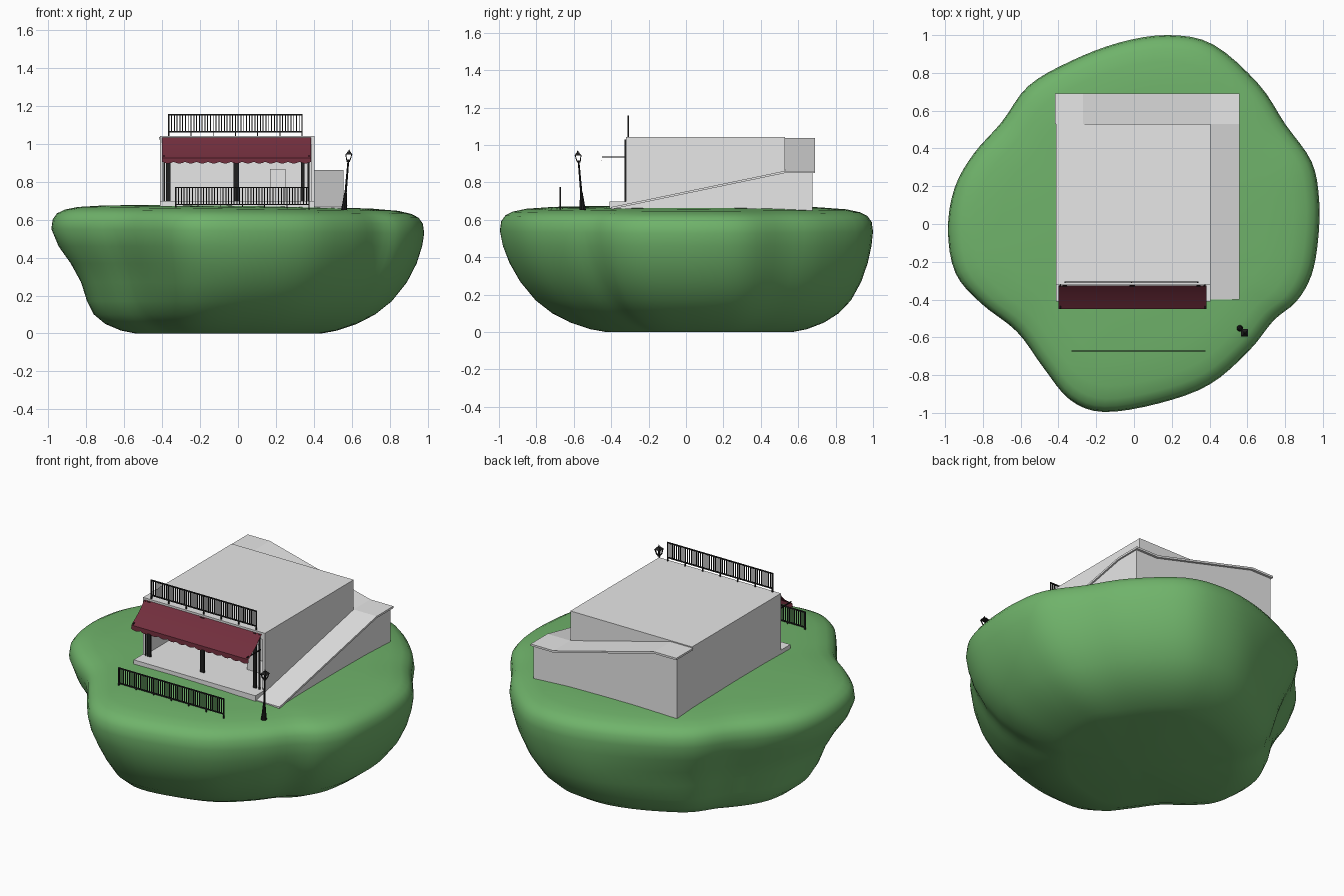
import bpy, bmesh, math
from mathutils import Vector, Matrix

if "Cube" in bpy.data.objects:
    bpy.data.objects.remove(bpy.data.objects["Cube"])


def mat(name, r, g, b):
    m = bpy.data.materials.new(name)
    m.diffuse_color = (r, g, b, 1)
    m.use_nodes = True
    m.node_tree.nodes["Principled BSDF"].inputs["Base Color"].default_value = m.diffuse_color
    return m


GRASS = mat("grass green", 0.16, 0.45, 0.145)
GREY = mat("plaster grey", 0.8, 0.8, 0.8)
RED = mat("awning red", 0.168, 0.028, 0.047)
BLACK = mat("iron black", 0.014, 0.014, 0.014)


def finish(name, bm, material, smooth=False, fix=True):
    if fix:
        bmesh.ops.recalc_face_normals(bm, faces=bm.faces)
    me = bpy.data.meshes.new(name)
    bm.to_mesh(me)
    bm.free()
    me.materials.append(material)
    for p in me.polygons:
        p.use_smooth = smooth
    ob = bpy.data.objects.new(name, me)
    bpy.context.collection.objects.link(ob)
    return ob


def add_box(bm, x0, x1, y0, y1, z0, z1):
    m = Matrix.Translation(((x0 + x1) / 2, (y0 + y1) / 2, (z0 + z1) / 2))
    m = m @ Matrix.Diagonal((x1 - x0, y1 - y0, z1 - z0, 1))
    bmesh.ops.create_cube(bm, size=1, matrix=m)


def prism(name, pts, axis, a, b, material):
    """Extrude a 2D profile along an axis from a to b."""
    def at(p, t):
        v = list(p)
        v.insert("xyz".index(axis), t)
        return v
    bm = bmesh.new()
    lo = [bm.verts.new(at(p, a)) for p in pts]
    hi = [bm.verts.new(at(p, b)) for p in pts]
    bm.faces.new(lo)
    bm.faces.new(hi)
    for i in range(len(pts)):
        j = (i + 1) % len(pts)
        bm.faces.new((lo[i], lo[j], hi[j], hi[i]))
    return finish(name, bm, material)


# Island: wavy outline swept through a bowl-like height profile
outline = [(.18, 1), (.42, .95), (.66, .74), (.80, .53), (.94, .33), (.98, .13),
           (.975, -.08), (.94, -.27), (.86, -.41), (.74, -.51), (.61, -.67), (.40, -.85),
           (.13, -.95), (-.16, -.995), (-.34, -.93), (-.48, -.76), (-.62, -.57),
           (-.81, -.42), (-.945, -.26), (-.985, -.03), (-.95, .19), (-.85, .37),
           (-.70, .54), (-.56, .73), (-.34, .86), (-.08, .96)]


def spline(pts, steps):
    P = [Vector(p) for p in pts]
    n, out = len(P), []
    for i in range(n):
        a, b, c, d = (P[(i + k) % n] for k in (-1, 0, 1, 2))
        for s in range(steps):
            t = s / steps
            out.append(b + 0.5 * t * (c - a + t * (2 * a - 5 * b + 4 * c - d
                                                   + t * (3 * (b - c) + d - a))))
    return out


ring_pts = spline(outline, 4)
profile = [(.5, 0), (.58, .015), (.68, .05), (.77, .1), (.85, .17), (.92, .27),
           (.965, .37), (.99, .46), (1, .54), (.993, .59), (.97, .622),
           (.93, .642), (.86, .657), (.72, .667), (.45, .673), (.2, .676)]
bm = bmesh.new()
rings = []
for s, z in profile:
    ring = []
    low = max(0, (.54 - z) / .54)
    for p in ring_pts:
        # underside: drawn in on the left, base shifted to the back left
        k = s * (1 - .1 * max(0, -p.normalized().x) * math.sin(math.pi * low) ** 1.5)
        lift = -.012 * p.x * s if z > .5 else 0
        ring.append(bm.verts.new((p.x * k - .05 * low ** 2, p.y * k + .07 * low ** 2, z + lift)))
    rings.append(ring)
n = len(ring_pts)
for r0, r1 in zip(rings, rings[1:]):
    for i in range(n):
        j = (i + 1) % n
        bm.faces.new((r0[i], r0[j], r1[j], r1[i]))
for ring, z in ((rings[0], 0), (rings[-1], .676)):
    c = bm.verts.new((0, 0, z))
    for i in range(n):
        bm.faces.new((ring[i], ring[(i + 1) % n], c))
finish("grass_island", bm, GRASS, True)

# Building: U-shaped walls around an open shopfront, with a flat roof
FRONT, BACK, INNER, RIGHT = -.32, .53, -.02, .404
prism("building_walls", [(-.412, FRONT), (-.397, FRONT), (-.397, INNER), (.389, INNER),
                         (.389, FRONT), (RIGHT, FRONT), (RIGHT, BACK), (-.412, BACK)],
      "z", .655, 1.0, GREY)
bm = bmesh.new()
add_box(bm, -.412, RIGHT, FRONT, BACK, 1.0, 1.042)
finish("flat_roof", bm, GREY)
bm = bmesh.new()
add_box(bm, -.412, RIGHT, -.41, INNER, .66, .698)
finish("porch_floor", bm, GREY)
bm = bmesh.new()
add_box(bm, .17, .25, -.156, -.15, .698, .867)
finish("inner_door", bm, GREY)

# Ramp climbing the right wall, then the back wall up to the roof
prism("side_ramp_wall", [(-.38, .65), (.675, .65), (.675, .852), (.53, .852), (-.38, .662)],
      "x", RIGHT, .548, GREY)
prism("side_ramp_slab", [(-.40, .668), (.53, .862), (.69, .862), (.69, .85), (.53, .85),
                         (-.40, .656)], "x", RIGHT, .558, GREY)
prism("back_ramp_wall", [(RIGHT, .65), (RIGHT, .852), (-.27, 1.025), (-.412, 1.025),
                         (-.412, .65)], "y", BACK, .675, GREY)
prism("back_ramp_slab", [(RIGHT, .862), (-.27, 1.036), (-.418, 1.036), (-.418, 1.024),
                         (-.27, 1.024), (RIGHT, .85)], "y", BACK, .69, GREY)

# Awning: thin sloping sheet with a scalloped valance
bm = bmesh.new()
rows, nx = [], 104
for i in range(nx + 1):
    x = -.40 + .785 * i / nx
    hem = .906 - .009 * abs(math.sin(math.pi * 13 * i / nx))
    rows.append([bm.verts.new((x, y, z)) for y, z in
                 ((-.325, 1.033), (-.375, .98), (-.45, .927), (-.45, .927), (-.451, hem))])
for a, b in zip(rows, rows[1:]):
    for k in (0, 1, 3):
        bm.faces.new((a[k], a[k + 1], b[k + 1], b[k]))
finish("awning", bm, RED, smooth=True, fix=False)

# Shopfront iron posts, feet and awning arms
bm = bmesh.new()
for x, w in ((-.367, .024), (-.01, .028), (.342, .02), (-.39, .007), (.372, .01)):
    add_box(bm, x - w / 2, x + w / 2, -.33, -.322, .698, 1.03)
for x in (-.39, .375):
    add_box(bm, x - .003, x + .003, -.45, -.32, .933, .939)
finish("shopfront_posts", bm, BLACK)


# Railings: two rails, close bars and a few longer feet
def railing(name, x0, x1, y, z0, z1, foot):
    bm = bmesh.new()
    for z in (z0, z1 - .007):
        add_box(bm, x0, x1, y - .003, y + .003, z, z + .007)
    count = 48
    for i in range(count + 1):
        x = x0 + (x1 - x0) * i / count
        post = i % 24 == 0
        w = .0035 if post else .0025
        base = foot if i % 8 == 0 else z0
        add_box(bm, x - w, x + w, y - w, y + w, base, z1)
    finish(name, bm, BLACK)


railing("roof_railing", -.365, .338, -.308, 1.06, 1.157, 1.04)
railing("garden_railing", -.328, .375, -.672, .677, .774, .65)

# Street lamp, leaning slightly, with an open lantern cage
bm = bmesh.new()


def turned(r0, r1, z0, z1, seg):
    rot = Matrix.Rotation(math.pi / 4, 4, "Z") if seg == 4 else Matrix()
    bmesh.ops.create_cone(bm, cap_ends=True, segments=seg, radius1=r0, radius2=r1,
                          depth=z1 - z0, matrix=Matrix.Translation((0, 0, (z0 + z1) / 2)) @ rot)


turned(.017, .015, -.01, .015, 10)
turned(.014, .008, .015, .08, 10)
turned(.006, .0045, .08, .25, 8)
turned(.009, .009, .243, .25, 8)
turned(.014, .016, .25, .255, 4)
turned(.028, .01, .282, .297, 4)
turned(.005, .002, .297, .308, 6)
for sx in (-1, 1):
    for sy in (-1, 1):  # cage bars, spreading upwards
        m = Matrix.Translation((sx * .0125, sy * .0125, .268)) @ Matrix.Diagonal((.005, .005, .03, 1))
        bar = bmesh.ops.create_cube(bm, size=1, matrix=m)["verts"]
        for v in bar:
            v.co += Vector((sx, sy, 0)) * (v.co.z - .268) * .2
for v in bm.verts:
    v.co += Vector((.561 + .085 * v.co.z, -.553 - .085 * v.co.z, .662))
finish("street_lamp", bm, BLACK)
